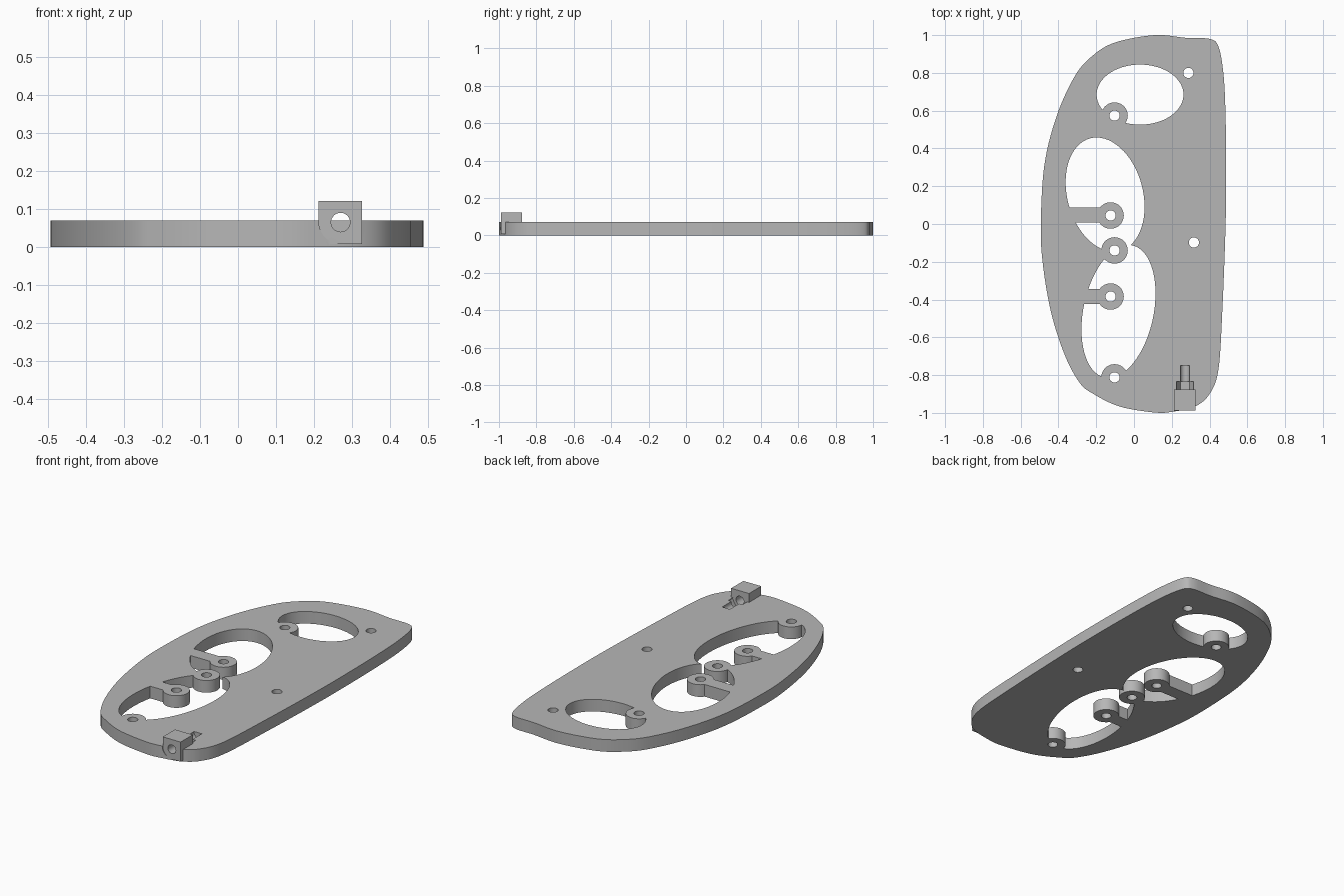
import bpy, bmesh, math
from mathutils import Vector

if "Cube" in bpy.data.objects:
    bpy.data.objects.remove(bpy.data.objects["Cube"])

T = 0.07                      # plate thickness
grey = bpy.data.materials.new("mid grey")
grey.diffuse_color = (0.47, 0.47, 0.47, 1)
grey.use_nodes = True
grey.node_tree.nodes["Principled BSDF"].inputs["Base Color"].default_value = grey.diffuse_color


def prism(name, pts, lo, hi, axis='Z'):
    """Extrude a closed 2D profile along z, or along y (profile is then x, z)."""
    bm = bmesh.new()
    at = (lambda p, d: (p[0], p[1], d)) if axis == 'Z' else (lambda p, d: (p[0], d, p[1]))
    a = [bm.verts.new(at(p, lo)) for p in pts]
    b = [bm.verts.new(at(p, hi)) for p in pts]
    bm.faces.new(a)
    bm.faces.new(b)
    for i in range(len(pts)):
        j = (i + 1) % len(pts)
        bm.faces.new((a[i], a[j], b[j], b[i]))
    bmesh.ops.recalc_face_normals(bm, faces=bm.faces)
    me = bpy.data.meshes.new(name)
    bm.to_mesh(me)
    bm.free()
    me.materials.append(grey)
    ob = bpy.data.objects.new(name, me)
    bpy.context.collection.objects.link(ob)
    return ob


def oval(cx, cy, rx, ry, lean=0.0, n=64):
    """Ellipse with half extents rx, ry; lean is the y offset of its rightmost point."""
    s = math.sqrt(ry * ry - lean * lean)
    ts = [2 * math.pi * i / n for i in range(n)]
    return [(cx + rx * math.cos(t), cy + lean * math.cos(t) + s * math.sin(t)) for t in ts]


def disc(cx, cy, r, n=40):
    return oval(cx, cy, r, r, 0, n)


def rect(x0, x1, y0, y1):
    return [(x0, y0), (x1, y0), (x1, y1), (x0, y1)]


def spline(pts, n=7):
    """Closed smooth curve through the points."""
    p = [Vector(q) for q in pts]
    out = []
    for i in range(len(p)):
        a, b, c, d = (p[(i + k) % len(p)] for k in (-1, 0, 1, 2))
        for s in range(n):
            t = s / n
            out.append(tuple(0.5 * (2 * b + (c - a) * t + (2 * a - 5 * b + 4 * c - d) * t * t
                                    + (3 * b - a - 3 * c + d) * t ** 3)))
    return out


def combine(target, tool, op):
    m = target.modifiers.new(op, 'BOOLEAN')
    m.operation, m.object, m.solver = op, tool, 'EXACT'
    bpy.context.view_layer.objects.active = target
    bpy.ops.object.modifier_apply(modifier=m.name)
    bpy.data.objects.remove(tool)


# Plate outline
outline = [(0.11, 1.0), (0.28, 0.985), (0.40, 0.98), (0.447, 0.94), (0.473, 0.80),
           (0.484, 0.6), (0.488, 0.3), (0.485, 0.0), (0.468, -0.45), (0.447, -0.77),
           (0.40, -0.90), (0.325, -0.965), (0.21, -0.993), (0.11, -0.998),
           (-0.077, -0.966), (-0.214, -0.90), (-0.288, -0.84), (-0.368, -0.69),
           (-0.44, -0.463), (-0.484, -0.2), (-0.493, 0.01), (-0.474, 0.315),
           (-0.41, 0.57), (-0.315, 0.78), (-0.225, 0.886), (-0.103, 0.96)]
plate = prism("plate", spline(outline), 0, T)

# Three oval windows
for cx, cy, rx, ry, lean in [(0.032, 0.685, 0.23, 0.159, 0),
                             (-0.153, 0.156, 0.209, 0.302, -0.065),
                             (-0.082, -0.463, 0.196, 0.352, 0.095)]:
    combine(plate, prism("window_cutter", oval(cx, cy, rx, ry, lean), -0.1, 0.2), 'DIFFERENCE')

# Support arms reaching into the windows
for x0, y0, y1 in [(-0.37, 0.008, 0.087), (-0.29, -0.423, -0.344)]:
    combine(plate, prism("arm", rect(x0, -0.124, y0, y1), 0, T), 'UNION')

# Round bosses
bosses = [(-0.103, 0.574), (-0.124, 0.045), (-0.103, -0.14), (-0.124, -0.384), (-0.103, -0.812)]
for x, y in bosses:
    combine(plate, prism("boss", disc(x, y, 0.07), 0, T), 'UNION')

# Screw holes through bosses and plate
for x, y in bosses + [(0.288, 0.80), (0.317, -0.098)]:
    combine(plate, prism("hole_cutter", disc(x, y, 0.027, 32), -0.1, 0.2), 'DIFFERENCE')

# Clamp block on the front edge, with screw head clearance, nut pocket and screw bore
BX, BZ = 0.27, 0.065
combine(plate, prism("head_cutter", disc(BX, BZ, 0.057), -1.1, -0.988, 'Y'), 'DIFFERENCE')
combine(plate, prism("clamp_block", rect(0.212, 0.326, 0.008, 0.121), -0.988, -0.877, 'Y'), 'UNION')
combine(plate, prism("nut_cutter", oval(BX, BZ, 0.048, 0.048, 0, 6), -0.877, -0.835, 'Y'), 'DIFFERENCE')
combine(plate, prism("bore_cutter", disc(BX, BZ, 0.025, 32), -1.1, -0.75, 'Y'), 'DIFFERENCE')

# Smooth curved walls, sharp edges kept
plate.select_set(True)
bpy.context.view_layer.objects.active = plate
bpy.ops.object.shade_smooth_by_angle(angle=math.radians(25))
